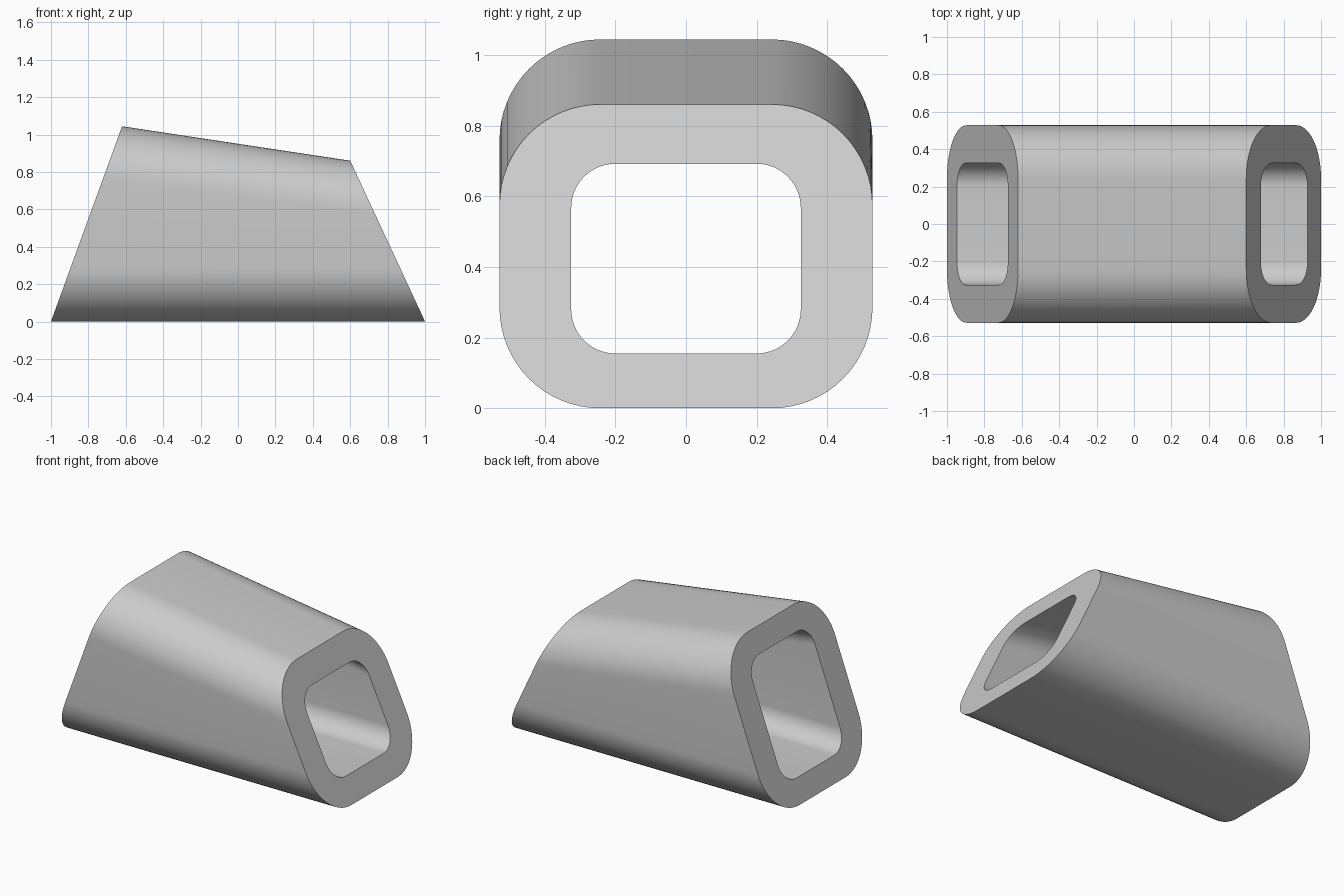
import bpy
import bmesh
from math import sin, cos, pi, radians

old = bpy.data.objects.get("Cube")
if old:
    bpy.data.objects.remove(old, do_unlink=True)

STEPS = 16  # segments per rounded corner


def rounded_rect(half_width, bottom, top, radius):
    """Points (y, z) around a rounded rectangle."""
    points = []
    y, low, high = half_width - radius, bottom + radius, top - radius
    for i, (cy, cz) in enumerate([(y, high), (-y, high), (-y, low), (y, low)]):
        for k in range(STEPS + 1):
            a = (i + k / STEPS) * pi / 2
            points.append((cy + radius * cos(a), cz + radius * sin(a)))
    return points


# Slanted end planes
def left_x(z):
    return 1 - 0.465 * z


def right_x(z):
    return -1 + 0.364 * z


bm = bmesh.new()


def ring(end_x, *profile):
    return [bm.verts.new((end_x(z), y, z)) for y, z in rounded_rect(*profile)]


def bridge(a, b):
    for i in range(len(a)):
        j = (i + 1) % len(a)
        bm.faces.new((a[i], a[j], b[j], b[i]))


# Outer shell and tapering hole, joined by flat end rims
outer_left = ring(left_x, 0.528, 0, 0.86, 0.285)
outer_right = ring(right_x, 0.528, 0, 1.044, 0.285)
inner_left = ring(left_x, 0.325, 0.155, 0.692, 0.125)
inner_right = ring(right_x, 0.325, 0.147, 0.895, 0.125)
loop = [outer_left, outer_right, inner_right, inner_left]
for i, current in enumerate(loop):
    bridge(current, loop[(i + 1) % len(loop)])
bmesh.ops.recalc_face_normals(bm, faces=bm.faces)

mesh = bpy.data.meshes.new("sleeve")
bm.to_mesh(mesh)
bm.free()
sleeve = bpy.data.objects.new("sleeve", mesh)
bpy.context.collection.objects.link(sleeve)

# Plain grey material
grey = bpy.data.materials.new("light grey")
grey.use_nodes = True
colour = (0.6, 0.6, 0.6, 1)
grey.diffuse_color = colour
grey.node_tree.nodes["Principled BSDF"].inputs["Base Color"].default_value = colour
mesh.materials.append(grey)

# Smooth walls with crisp rims
bpy.ops.object.select_all(action="DESELECT")
sleeve.select_set(True)
bpy.context.view_layer.objects.active = sleeve
bpy.ops.object.shade_smooth_by_angle(angle=radians(30))
